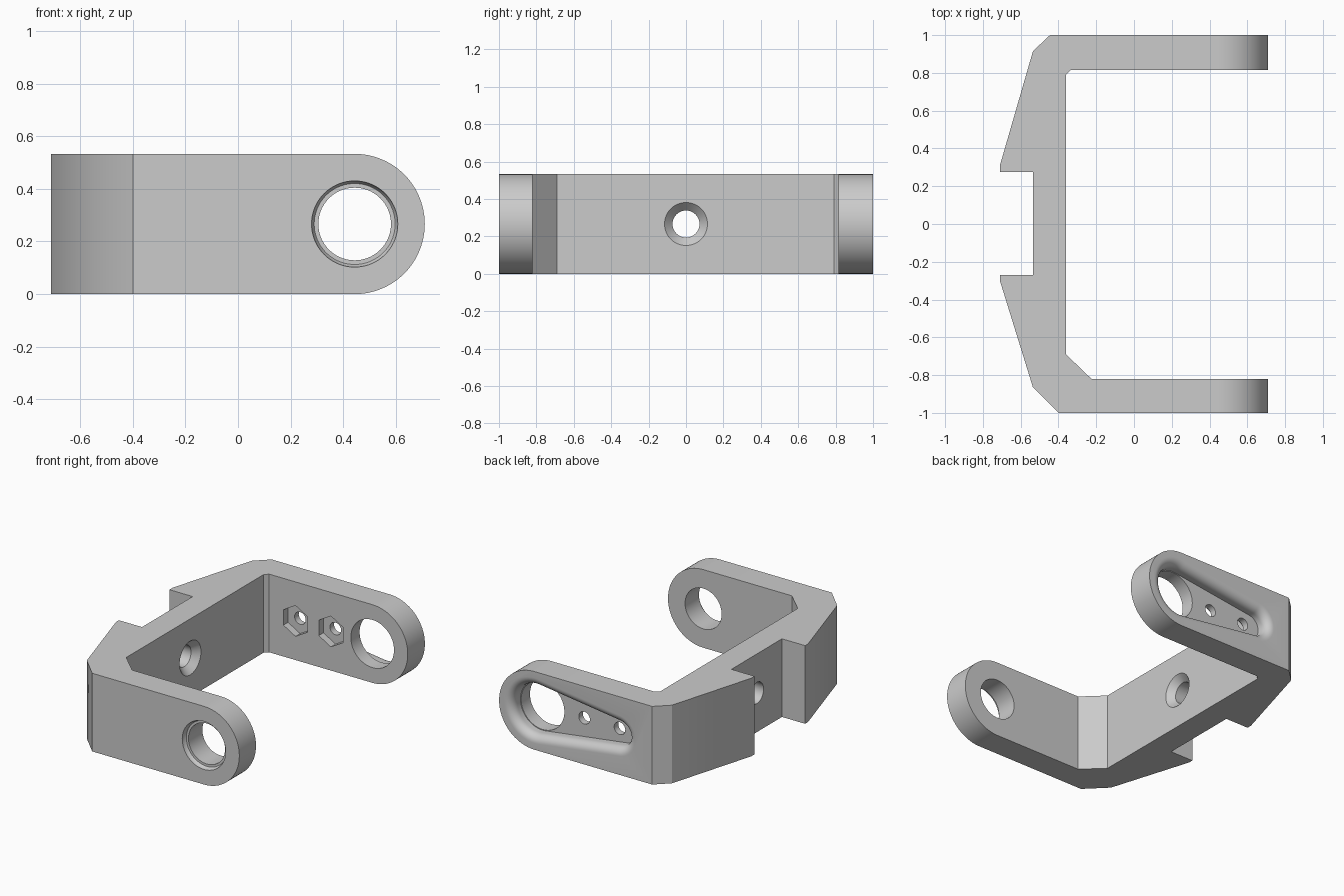
import bpy, bmesh
from math import sin, cos, pi, asin

cube = bpy.data.objects.get("Cube")
if cube:
    bpy.data.objects.remove(cube, do_unlink=True)

HEIGHT = 0.533
R_END = HEIGHT / 2
MID = HEIGHT / 2
PIVOT = 0.71 - R_END


def loft(name, rings):
    """Closed solid through a list of matching rings of 3D points."""
    bm = bmesh.new()
    loops = [[bm.verts.new(p) for p in ring] for ring in rings]
    n = len(loops[0])
    for a, b in zip(loops, loops[1:]):
        for i in range(n):
            j = (i + 1) % n
            bm.faces.new((a[i], a[j], b[j], b[i]))
    bm.faces.new(loops[0])
    bm.faces.new(loops[-1])
    bmesh.ops.recalc_face_normals(bm, faces=bm.faces)
    mesh = bpy.data.meshes.new(name)
    bm.to_mesh(mesh)
    bm.free()
    obj = bpy.data.objects.new(name, mesh)
    bpy.context.collection.objects.link(obj)
    return obj


def circle(r, segments=72):
    return [(r * sin(2 * pi * i / segments), r * cos(2 * pi * i / segments))
            for i in range(segments)]


def round_y(name, x, steps, segments=72):
    """Turned cutter along y; steps are (y, radius)."""
    return loft(name, [[(x + u, y, MID + v) for u, v in circle(r, segments)]
                       for y, r in steps])


def round_x(name, steps):
    return loft(name, [[(x, u, MID + v) for u, v in circle(r)] for x, r in steps])


def taper_slot(y, grow, x1=PIVOT, r1=0.168, x2=-0.18, r2=0.085, n=28):
    """Outline around a large and a small circle joined by tangents."""
    a = pi / 2 - asin((r1 - r2) / (x1 - x2))
    pts = []
    for x, r, start, end in ((x1, r1 + grow, a - pi, pi - a),
                             (x2, r2 + grow, pi - a, pi + a)):
        for i in range(n + 1):
            t = start + (end - start) * i / n
            pts.append((x + r * cos(t), y, MID + r * sin(t)))
    return pts


def cut(body, tool, operation="DIFFERENCE"):
    mod = body.modifiers.new(tool.name, "BOOLEAN")
    mod.operation = operation
    mod.solver = "EXACT"
    mod.object = tool
    tool.hide_render = True
    bpy.context.view_layer.objects.active = body
    bpy.ops.object.modifier_apply(modifier=mod.name)
    bpy.data.objects.remove(tool, do_unlink=True)


# Bracket plan outline, extruded upwards
plan = [(0.8, -1), (-0.40, -1), (-0.535, -0.865), (-0.71, -0.30), (-0.71, -0.27),
        (-0.535, -0.27), (-0.535, 0.275), (-0.71, 0.275), (-0.71, 0.31),
        (-0.535, 0.915), (-0.445, 1), (0.8, 1), (0.8, 0.815), (-0.335, 0.815),
        (-0.36, 0.79), (-0.36, -0.69), (-0.225, -0.82), (0.8, -0.82)]
bracket = loft("bracket", [[(x, y, z) for x, y in plan] for z in (-0.1, 0.7)])

# Side outline with rounded arm ends
side = [(-1, HEIGHT), (-1, 0)]
for i in range(49):
    t = -pi / 2 + pi * i / 48
    side.append((PIVOT + R_END * cos(t), MID + R_END * sin(t)))
cut(bracket, loft("side_outline", [[(x, y, z) for x, z in side] for y in (-1.2, 1.2)]),
    "INTERSECT")

# Front arm: pivot hole with a shallow recess
cut(bracket, round_y("front_pivot_hole", PIVOT, [(-1.1, 0.138), (-0.7, 0.138)]))
cut(bracket, round_y("front_recess", PIVOT,
                     [(-1.1, 0.164), (-1, 0.164), (-0.98, 0.161), (-0.97, 0.154)]))

# Back arm: tapered slot with a rounded rim, then the pivot hole
FLOOR, FILLET = 0.91, 0.055
rings = [taper_slot(FLOOR, 0)]
for i in range(9):
    t = pi / 2 * i / 8
    rings.append(taper_slot(1 - FILLET + FILLET * sin(t), FILLET * (1 - cos(t))))
rings.append(taper_slot(1.05, FILLET))
cut(bracket, loft("back_slot", rings))
cut(bracket, round_y("back_pivot_hole", PIVOT, [(0.7, 0.163), (1.1, 0.163)]))

# Back arm: two bolt holes with hexagonal nut pockets inside
for x in (0.13, -0.137):
    cut(bracket, round_y("bolt_hole", x, [(0.75, 0.042), (0.96, 0.042)], 32))
    cut(bracket, round_y("nut_pocket", x, [(0.75, 0.105), (0.865, 0.105)], 6))

# Middle wall: countersunk screw hole
cut(bracket, round_x("screw_hole", [(-0.8, 0.072), (-0.405, 0.072),
                                    (-0.36, 0.115), (-0.3, 0.172)]))

# Plain grey finish
grey = bpy.data.materials.new("light_grey")
grey.use_nodes = True
colour = (0.6, 0.6, 0.6, 1)
grey.diffuse_color = colour
grey.node_tree.nodes["Principled BSDF"].inputs["Base Color"].default_value = colour
bracket.data.materials.clear()
bracket.data.materials.append(grey)
for face in bracket.data.polygons:
    face.material_index = 0

bpy.ops.object.select_all(action="DESELECT")
bracket.select_set(True)
bpy.context.view_layer.objects.active = bracket
bpy.ops.object.shade_smooth_by_angle(angle=pi / 6)
